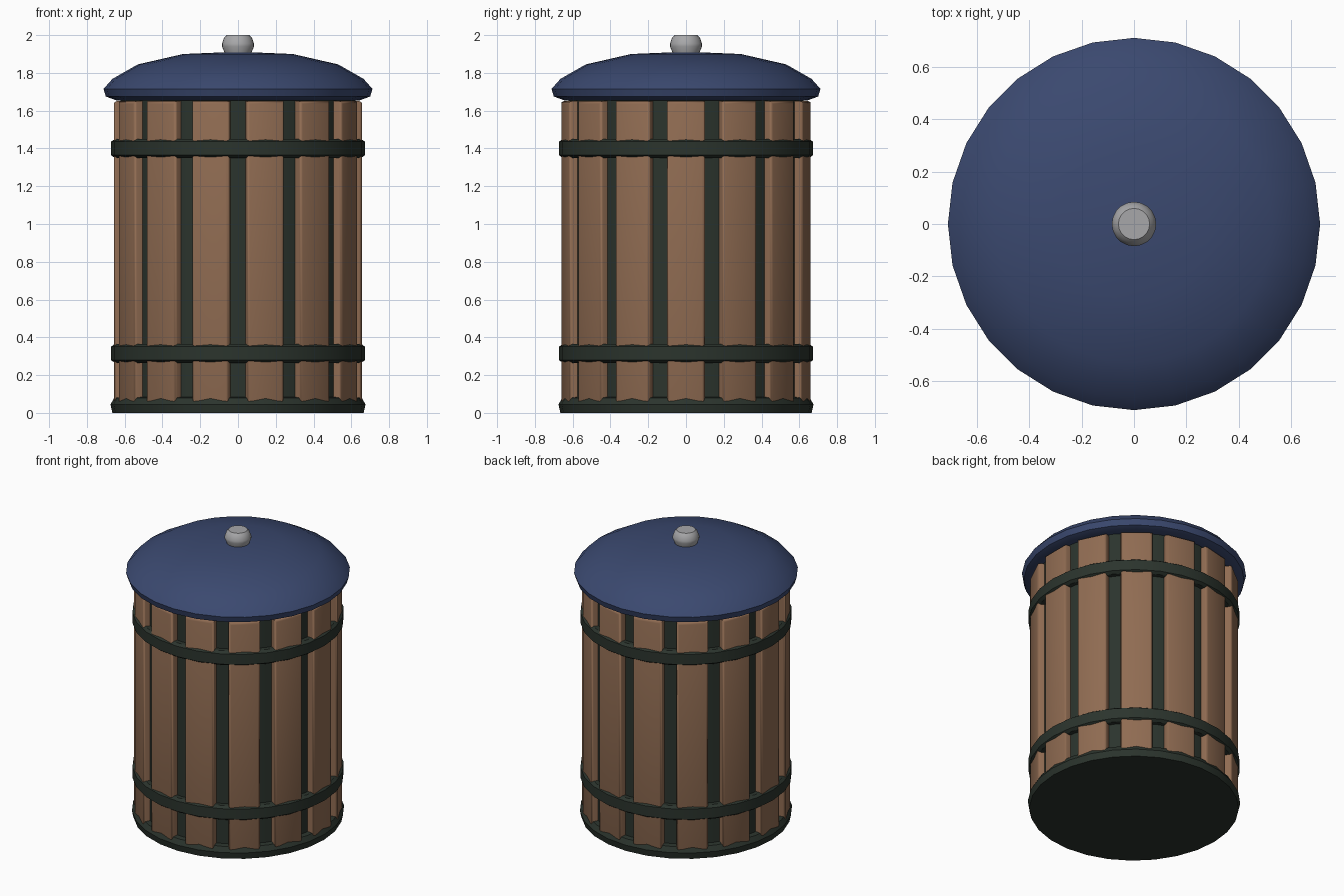
import bpy
import bmesh
from math import pi, cos, sin, radians
from mathutils import Matrix

cube = bpy.data.objects.get("Cube")
if cube:
    bpy.data.objects.remove(cube, do_unlink=True)

SLATS = 14
SIDES = 2 * SLATS


def material(name, rgb, roughness=0.7):
    mat = bpy.data.materials.new(name)
    mat.use_nodes = True
    mat.diffuse_color = (*rgb, 1)
    shader = mat.node_tree.nodes["Principled BSDF"]
    shader.inputs["Base Color"].default_value = (*rgb, 1)
    shader.inputs["Roughness"].default_value = roughness
    return mat


wood = material("brown wood", (0.28, 0.15, 0.085))
green = material("dark green metal", (0.024, 0.034, 0.026))
blue = material("blue lid paint", (0.043, 0.066, 0.16))
grey = material("grey knob metal", (0.39, 0.39, 0.40))


def finish(name, bm, mat, angle):
    bmesh.ops.recalc_face_normals(bm, faces=bm.faces)
    mesh = bpy.data.meshes.new(name)
    bm.to_mesh(mesh)
    bm.free()
    mesh.materials.append(mat)
    obj = bpy.data.objects.new(name, mesh)
    bpy.context.collection.objects.link(obj)
    bpy.ops.object.select_all(action="DESELECT")
    obj.select_set(True)
    bpy.context.view_layer.objects.active = obj
    bpy.ops.object.shade_smooth_by_angle(angle=radians(angle))
    return obj


def lathe(name, profile, mat, sides=SIDES, closed=False, angle=30):
    """Turn (radius, z) points around z; open profiles are capped, closed ones make a ring."""
    bm = bmesh.new()
    rings = []
    for r, z in profile:
        if r == 0:
            rings.append([bm.verts.new((0, 0, z))] * sides)
        else:
            rings.append([bm.verts.new((r * cos(2 * pi * i / sides), r * sin(2 * pi * i / sides), z))
                          for i in range(sides)])
    pairs = list(zip(rings, rings[1:]))
    if closed:
        pairs.append((rings[-1], rings[0]))
    for a, b in pairs:
        for i in range(sides):
            j = (i + 1) % sides
            corners = dict.fromkeys((a[i], a[j], b[j], b[i]))
            bm.faces.new(list(corners))
    if not closed:
        for ring in (rings[0], rings[-1]):
            if ring[0] is not ring[1]:
                bm.faces.new(ring)
    return finish(name, bm, mat, angle)


# Inner drum and foot
lathe("inner_drum", [(0.622, 0.03), (0.622, 1.67)], green)
lathe("base", [(0.665, 0), (0.675, 0.045), (0.655, 0.08), (0.62, 0.085)], green)

# Hoops around the slats
for name, z in (("lower_hoop", 0.315), ("upper_hoop", 1.4)):
    lathe(name, [(0.62, z - 0.05), (0.652, z - 0.05), (0.672, z - 0.036),
                 (0.672, z + 0.036), (0.652, z + 0.05), (0.62, z + 0.05)], green, closed=True)

# Wooden slats, one bevelled board repeated around the drum
low, high = 0.05, 1.65
for n in range(SLATS):
    bm = bmesh.new()
    bmesh.ops.create_cube(bm, size=1)
    bmesh.ops.scale(bm, vec=(0.06, 0.2, high - low), verts=bm.verts)
    bmesh.ops.translate(bm, vec=(0.627, 0, (low + high) / 2), verts=bm.verts)
    outer = [e for e in bm.edges if all(v.co.x > 0.63 for v in e.verts)]
    bmesh.ops.bevel(bm, geom=outer, offset=0.014, segments=2, profile=0.5, affect="EDGES")
    bmesh.ops.rotate(bm, verts=bm.verts, matrix=Matrix.Rotation(2 * pi * n / SLATS, 3, "Z"))
    finish(f"slat_{n + 1}", bm, wood, 50)

# Domed lid with a turned-in rim
lathe("lid", [(0.6, 1.665), (0.645, 1.655), (0.7, 1.675), (0.712, 1.715), (0.665, 1.768),
              (0.53, 1.845), (0.29, 1.9), (0, 1.912)], blue, angle=40)

# Knob on the lid
lathe("knob", [(0.068, 1.9), (0.085, 1.94), (0.085, 1.955), (0.074, 1.985), (0.06, 2.0)],
      grey, sides=20, angle=40)
